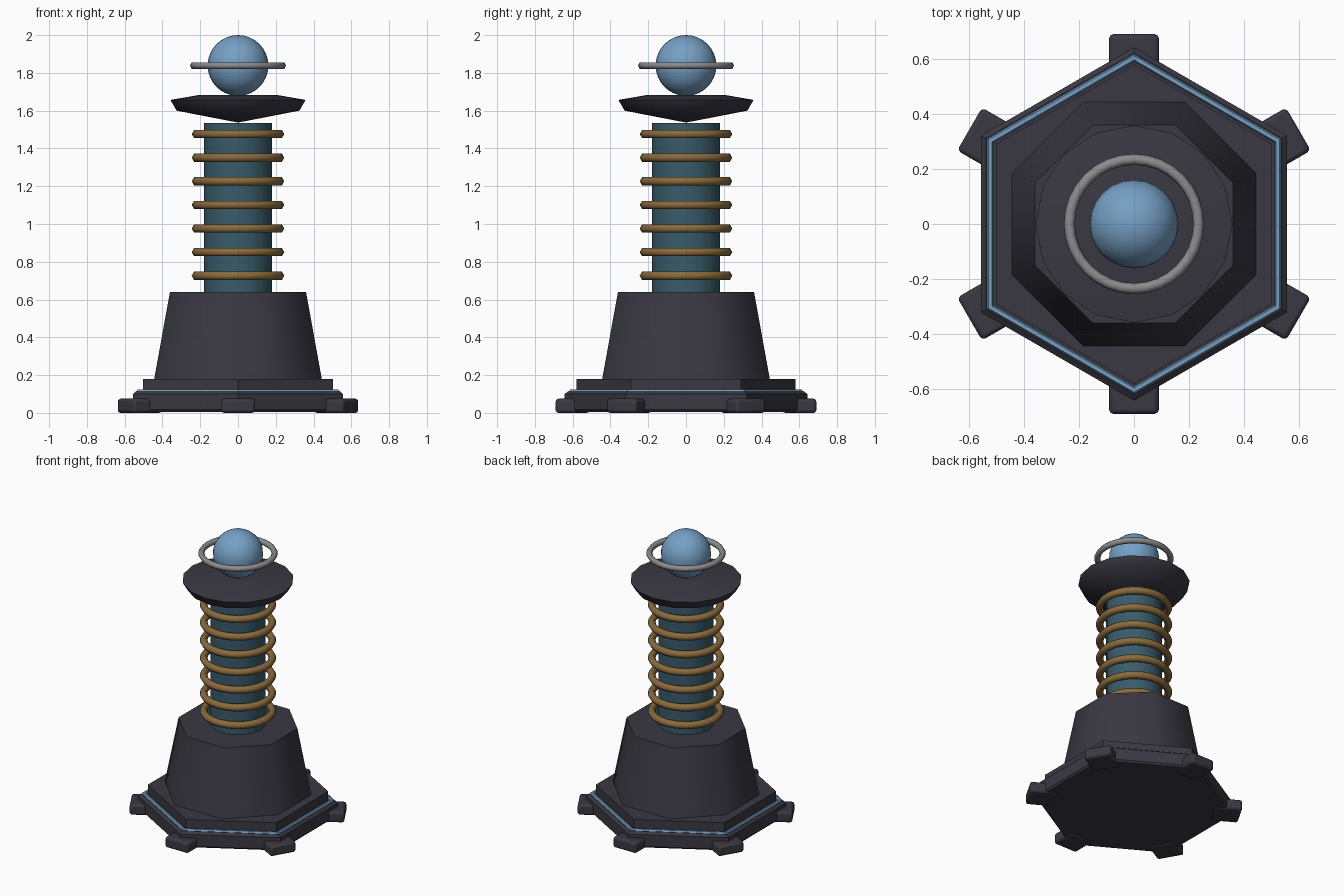
import bpy, bmesh, math
from mathutils import Matrix

if "Cube" in bpy.data.objects:
    bpy.data.objects.remove(bpy.data.objects["Cube"])


def material(name, rgb):
    m = bpy.data.materials.new(name)
    m.diffuse_color = (*rgb, 1)
    m.use_nodes = True
    m.node_tree.nodes["Principled BSDF"].inputs["Base Color"].default_value = m.diffuse_color
    return m


DARK = material("dark metal", (0.042, 0.040, 0.055))
TEAL = material("teal core", (0.040, 0.105, 0.145))
COPPER = material("copper", (0.25, 0.145, 0.045))
BLUE = material("glowing blue", (0.18, 0.35, 0.55))
GREY = material("grey metal", (0.26, 0.26, 0.27))


def finish(ob, name, mat, angle=50):
    ob.name = name
    ob.data.materials.append(mat)
    bpy.ops.object.select_all(action='DESELECT')
    ob.select_set(True)
    bpy.context.view_layer.objects.active = ob
    bpy.ops.object.shade_smooth_by_angle(angle=math.radians(angle))
    return ob


def lathe(name, profile, sides, mat, turn=0.0, angle=50):
    """Closed solid from (radius, z) rings, bottom to top; radius 0 makes a tip."""
    bm = bmesh.new()
    rings = []
    for r, z in profile:
        n = 1 if r == 0 else sides
        rings.append([bm.verts.new((r * math.cos(turn + math.tau * i / sides),
                                    r * math.sin(turn + math.tau * i / sides), z)) for i in range(n)])
    for a, b in zip(rings, rings[1:]):
        for i in range(sides):
            j = (i + 1) % sides
            if len(a) == 1:
                bm.faces.new((a[0], b[j], b[i]))
            elif len(b) == 1:
                bm.faces.new((a[i], a[j], b[0]))
            else:
                bm.faces.new((a[i], a[j], b[j], b[i]))
    for ring in (rings[0], rings[-1]):
        if len(ring) > 1:
            bm.faces.new(ring)
    bmesh.ops.recalc_face_normals(bm, faces=bm.faces)
    me = bpy.data.meshes.new(name)
    bm.to_mesh(me)
    bm.free()
    ob = bpy.data.objects.new(name, me)
    bpy.context.collection.objects.link(ob)
    return finish(ob, name, mat, angle)


def ring(name, z, major, minor, mat, sides=32, turn=0.0, angle=65):
    bpy.ops.mesh.primitive_torus_add(major_segments=sides, minor_segments=6, major_radius=major,
                                     minor_radius=minor, location=(0, 0, z), rotation=(0, 0, turn))
    return finish(bpy.context.object, name, mat, angle)


HEX = math.radians(30)
OCT = math.radians(22.5)

# Hexagonal base with glowing trim and an upper step
lathe("base_slab", [(0.63, 0.005), (0.642, 0.017), (0.642, 0.1), (0.622, 0.115)], 6, DARK, HEX, 30)
ring("base_trim", 0.112, 0.604, 0.015, BLUE, 6, HEX, 30)
lathe("base_step", [(0.58, 0.1), (0.58, 0.18)], 6, DARK, HEX, 30)

# Six bevelled feet on the corners of the base
for i in range(6):
    bpy.ops.mesh.primitive_cube_add(size=1)
    foot = bpy.context.object
    foot.data.transform(Matrix.Diagonal((0.18, 0.18, 0.075, 1)))
    foot.location = (0.6 * math.cos(HEX + i * math.tau / 6), 0.6 * math.sin(HEX + i * math.tau / 6), 0.0375)
    foot.rotation_euler.z = HEX + i * math.tau / 6
    finish(foot, f"foot_{i + 1}", DARK, 30)
    bevel = foot.modifiers.new("bevel", 'BEVEL')
    bevel.width = 0.015
    bevel.segments = 2

# Tapered octagonal pedestal
lathe("pedestal", [(0.482, 0.17), (0.39, 0.64)], 8, DARK, OCT)

# Core column with coil rings
lathe("core_column", [(0.18, 0.6), (0.18, 1.535)], 16, TEAL)
for i in range(7):
    ring(f"coil_ring_{i + 1}", 0.726 + 0.125 * i, 0.22, 0.025, COPPER)

# Dish-shaped cap
lathe("cap_dish", [(0, 1.537), (0.325, 1.6), (0.358, 1.657), (0.2, 1.684)], 16, DARK)

# Orb and its floating ring
bpy.ops.mesh.primitive_uv_sphere_add(segments=24, ring_count=16, radius=0.161, location=(0, 0, 1.839))
finish(bpy.context.object, "orb", BLUE)
ring("orb_ring", 1.839, 0.235, 0.02, GREY)
